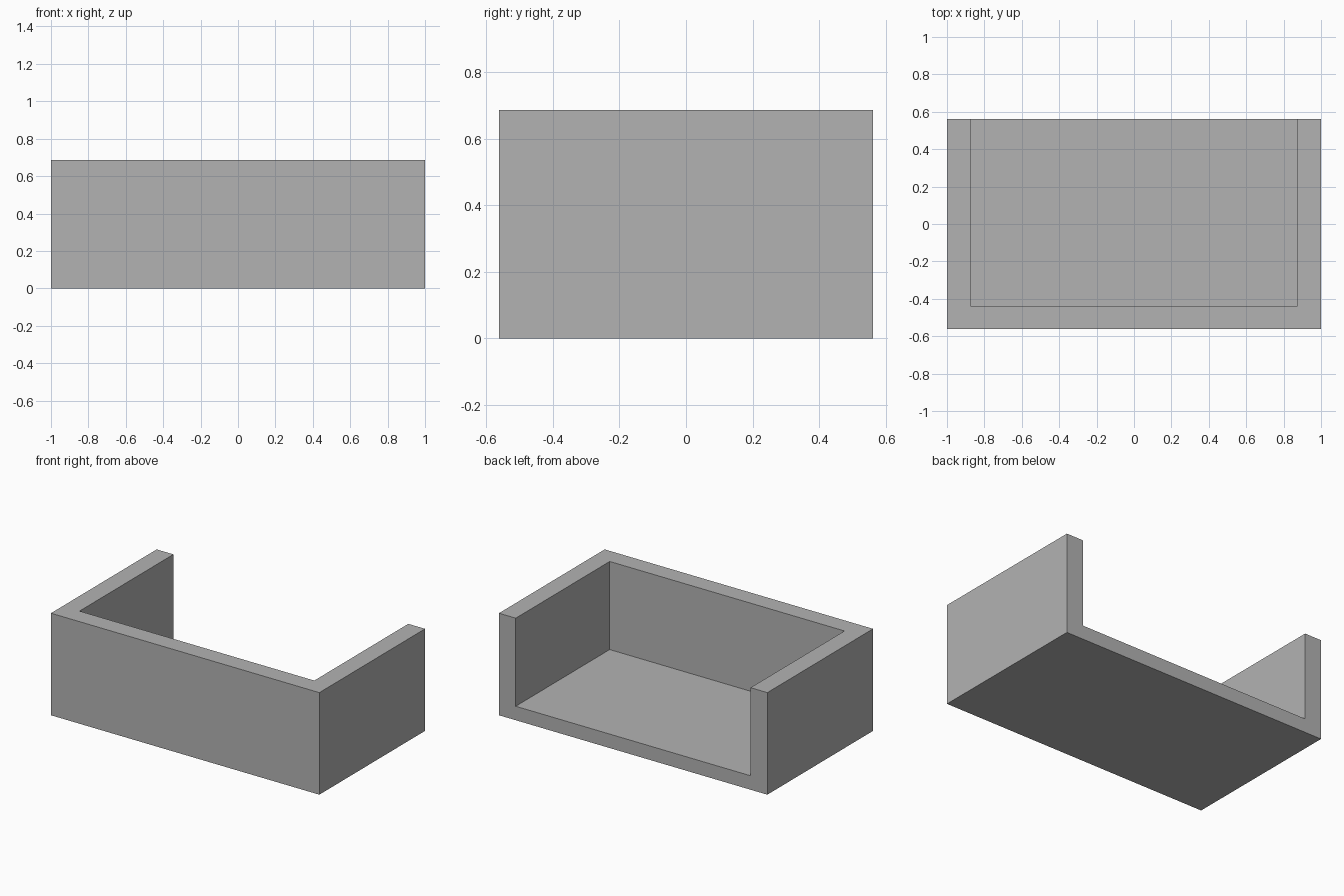
import bpy
import bmesh

# Remove the default cube
default = bpy.data.objects.get("Cube")
if default:
    bpy.data.objects.remove(default, do_unlink=True)

WIDTH, DEPTH, HEIGHT = 2.0, 1.125, 0.6875
WALL, FLOOR = 0.125, 0.094

# Single plain grey
grey = bpy.data.materials.new("plain grey")
grey.use_nodes = True
colour = (0.45, 0.45, 0.45, 1.0)
grey.diffuse_color = colour
grey.node_tree.nodes["Principled BSDF"].inputs["Base Color"].default_value = colour

# U-shaped wall outline, open at the back
x, y = WIDTH / 2, DEPTH / 2
xi, yi = x - WALL, -y + WALL
outline = [(-x, -y), (x, -y), (x, y), (xi, y), (xi, yi), (-xi, yi), (-xi, y), (-x, y)]

bm = bmesh.new()


def extrude(points, bottom, top):
    """Raise a flat outline into a prism with an open underside."""
    face = bm.faces.new([bm.verts.new((px, py, bottom)) for px, py in points])
    result = bmesh.ops.extrude_face_region(bm, geom=[face])
    raised = [v for v in result["geom"] if isinstance(v, bmesh.types.BMVert)]
    bmesh.ops.translate(bm, verts=raised, vec=(0, 0, top - bottom))
    if face.is_valid:
        bmesh.ops.delete(bm, geom=[face], context="FACES_ONLY")


# Walls, then the recessed floor, its back edge and the underside
extrude(outline, 0, HEIGHT)


def panel(points):
    bm.faces.new([bm.verts.new(p) for p in points])


panel([(-xi, yi, FLOOR), (xi, yi, FLOOR), (xi, y, FLOOR), (-xi, y, FLOOR)])
panel([(xi, y, 0), (-xi, y, 0), (-xi, y, FLOOR), (xi, y, FLOOR)])
panel([(-x, y, 0), (x, y, 0), (x, -y, 0), (-x, -y, 0)])

# Drop the wall faces hidden beneath the floor by splitting them at floor level
bmesh.ops.bisect_plane(bm, geom=bm.verts[:] + bm.edges[:] + bm.faces[:],
                       plane_co=(0, 0, FLOOR), plane_no=(0, 0, 1), dist=0.0001)
hidden = []
for face in bm.faces:
    c = face.calc_center_median()
    inside = abs(c.x) < xi + 0.001 and yi - 0.001 < c.y < y - 0.001
    if inside and 0.01 < c.z < FLOOR - 0.01:
        hidden.append(face)
bmesh.ops.delete(bm, geom=hidden, context="FACES")
bmesh.ops.remove_doubles(bm, verts=bm.verts[:], dist=0.0005)
bmesh.ops.recalc_face_normals(bm, faces=bm.faces[:])

mesh = bpy.data.meshes.new("open_tray")
bm.to_mesh(mesh)
bm.free()
mesh.materials.append(grey)
tray = bpy.data.objects.new("open_tray", mesh)
bpy.context.collection.objects.link(tray)
